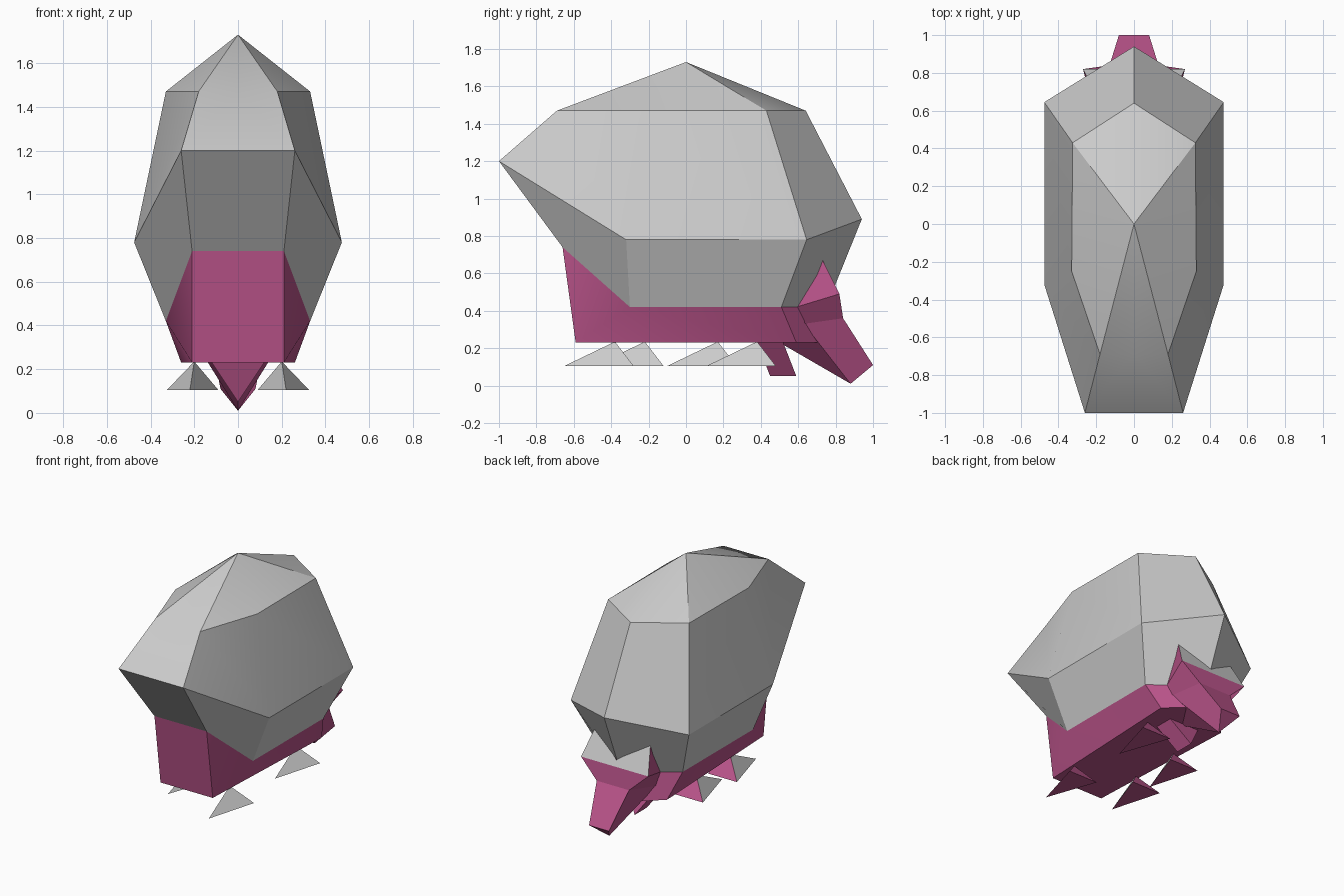
import bpy, bmesh, math

cube = bpy.data.objects.get("Cube")
if cube:
    bpy.data.objects.remove(cube, do_unlink=True)


def material(name, rgb):
    m = bpy.data.materials.new(name)
    m.use_nodes = True
    m.diffuse_color = (*rgb, 1)
    m.node_tree.nodes["Principled BSDF"].inputs["Base Color"].default_value = (*rgb, 1)
    return m


GREY = material("shell grey", (0.6, 0.6, 0.6))
PINK = material("flesh pink", (0.5, 0.09, 0.26))


def build(name, points, faces, mats, mirrored=True, smooth=True):
    """Make a mesh from named points; faces are strings of point letters.
    A leading '*' gives the face the second material."""
    bm = bmesh.new()
    v = {k: bm.verts.new(p) for k, p in points.items()}
    for f in faces.split():
        face = bm.faces.new([v[k] for k in f.lstrip("*")])
        face.material_index = int(f.startswith("*"))
    if mirrored:
        geom = bm.verts[:] + bm.edges[:] + bm.faces[:]
        bmesh.ops.mirror(bm, geom=geom, axis='X', merge_dist=0.001)
        bmesh.ops.remove_doubles(bm, verts=bm.verts[:], dist=0.001)
    bmesh.ops.recalc_face_normals(bm, faces=bm.faces[:])
    mesh = bpy.data.meshes.new(name)
    bm.to_mesh(mesh)
    bm.free()
    ob = bpy.data.objects.new(name, mesh)
    bpy.context.collection.objects.link(ob)
    for m in mats:
        mesh.materials.append(m)
    if smooth:
        bpy.ops.object.select_all(action='DESELECT')
        ob.select_set(True)
        bpy.context.view_layer.objects.active = ob
        bpy.ops.object.shade_smooth_by_angle(angle=math.radians(30))
    return ob


# Rim shared by the shell and the belly
rim = {
    "p": (0, -0.66, 0.74), "q": (0.21, -0.66, 0.74),
    "r": (0.33, -0.30, 0.42), "s": (0.33, 0.51, 0.42), "t": (0, 0.75, 0.42),
}

# Faceted shell
shell = {
    **rim,
    "a": (0, 0, 1.73),
    "b": (0, -0.69, 1.47), "c": (0.18, -0.69, 1.47),
    "d": (0.33, -0.25, 1.47), "e": (0.325, 0.43, 1.47), "f": (0, 0.64, 1.47),
    "g": (0, -1, 1.2), "h": (0.26, -1, 1.2),
    "i": (0.475, -0.32, 0.78), "j": (0.475, 0.645, 0.78), "k": (0, 0.94, 0.89),
}
build("shell", shell,
      "abc acd ade aef bghc chid dije ejkf gpqh hqri irsj jstk", [GREY])

# Belly
belly = {
    **rim,
    "u": (0, -0.59, 0.23), "v": (0.21, -0.59, 0.23),
    "w": (0.26, 0.59, 0.23), "x": (0, 0.83, 0.23),
}
build("belly", belly, "puvq qvr rvws swxt uxwv", [PINK])

# Head with pointed ears, grey between the ears
head = {
    "t": (0.22, 0.72, 0.69), "v": (0, 0.80, 0.53), "w": (0, 0.82, 0.49),
    "c": (0.27, 0.82, 0.49), "n": (0.21, 0.59, 0.42), "m": (0, 0.59, 0.42),
    "j": (0.13, 0.84, 0.36), "i": (0, 0.84, 0.36),
    "s": (0.08, 1, 0.11), "r": (0, 1, 0.11), "k": (0, 0.88, 0.01),
    "q": (0.20, 0.63, 0.33), "b": (0, 0.5, 0.23),
}
build("head", head,
      "*tvwc tcn tnmv wcji cjqn jsri skr jqks qbk nqbm", [PINK, GREY], smooth=False)

# Jaw wedge under the head
jaw = {
    "a": (0.12, 0.38, 0.23), "b": (0.12, 0.52, 0.23),
    "c": (0, 0.38, 0.23), "d": (0, 0.52, 0.23),
    "e": (0, 0.45, 0.05), "f": (0, 0.59, 0.05),
}
build("jaw", jaw, "aefb ace bfd abdc", [PINK], smooth=False)

# Staggered pointed feet: grey sides, pink back and sole
for name, side, y in (("front_left_foot", 1, -0.38), ("back_left_foot", 1, 0.38),
                      ("front_right_foot", -1, -0.22), ("back_right_foot", -1, 0.17)):
    foot = {
        "a": (side * 0.20, y, 0.235),
        "t": (side * 0.22, y - 0.27, 0.105),
        "o": (side * 0.325, y + 0.10, 0.105),
        "i": (side * 0.09, y + 0.10, 0.105),
    }
    build(name, foot, "ato ait *aoi *toi", [GREY, PINK], mirrored=False, smooth=False)
